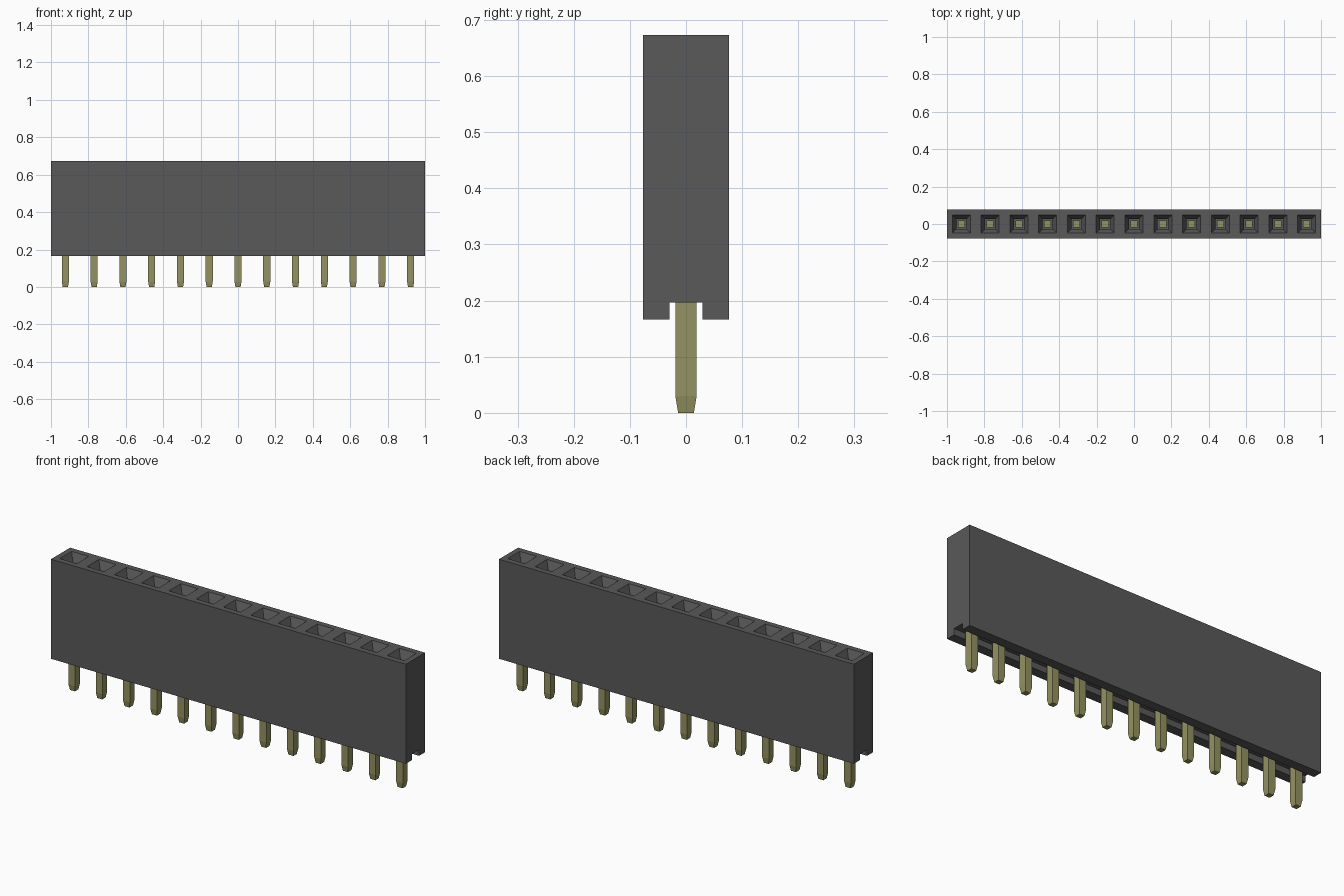
import bpy
import bmesh

cube = bpy.data.objects.get("Cube")
if cube:
    bpy.data.objects.remove(cube, do_unlink=True)

COUNT = 13
PITCH = 2 / COUNT
HALF_Y = 0.077
BASE, CHANNEL_TOP, TOP = 0.166, 0.197, 0.673
CHANNEL = 0.029
SOCKET_FLOOR = 0.3


def material(name, rgb):
    mat = bpy.data.materials.new(name)
    mat.use_nodes = True
    mat.diffuse_color = (*rgb, 1)
    mat.node_tree.nodes["Principled BSDF"].inputs["Base Color"].default_value = (*rgb, 1)
    return mat


def finish(name, bm, mat):
    bmesh.ops.remove_doubles(bm, verts=bm.verts, dist=0.0001)
    bmesh.ops.recalc_face_normals(bm, faces=bm.faces)
    mesh = bpy.data.meshes.new(name)
    bm.to_mesh(mesh)
    bm.free()
    mesh.materials.append(mat)
    obj = bpy.data.objects.new(name, mesh)
    bpy.context.collection.objects.link(obj)
    return obj


def ring(bm, x, hx, hy, z):
    corners = [(-1, -1), (1, -1), (1, 1), (-1, 1)]
    return [bm.verts.new((x + sx * hx, sy * hy, z)) for sx, sy in corners]


def loft(bm, rings):
    for a, b in zip(rings, rings[1:]):
        for i in range(4):
            j = (i + 1) % 4
            bm.faces.new((a[i], a[j], b[j], b[i]))


plastic = material("dark grey plastic", (0.1, 0.1, 0.1))
brass = material("dull brass", (0.30, 0.29, 0.12))
centres = [(i - (COUNT - 1) / 2) * PITCH for i in range(COUNT)]

# Housing: channelled profile swept along x, one tapered socket per cell
profile = [(-HALF_Y, TOP), (-HALF_Y, BASE), (-CHANNEL, BASE), (-CHANNEL, CHANNEL_TOP),
           (CHANNEL, CHANNEL_TOP), (CHANNEL, BASE), (HALF_Y, BASE), (HALF_Y, TOP)]
bm = bmesh.new()
for x in centres:
    left, right = [[bm.verts.new((x + s * PITCH / 2, y, z)) for y, z in profile]
                   for s in (-1, 1)]
    for i in range(len(profile) - 1):
        bm.faces.new((left[i], left[i + 1], right[i + 1], right[i]))
    if x == centres[0]:
        bm.faces.new(left)
    if x == centres[-1]:
        bm.faces.new(right)
    rings = [ring(bm, x, PITCH / 2, HALF_Y, TOP),
             ring(bm, x, 0.048, 0.048, TOP),
             ring(bm, x, 0.027, 0.027, TOP - 0.04),
             ring(bm, x, 0.027, 0.027, SOCKET_FLOOR)]
    loft(bm, rings)
    bm.faces.new(rings[-1])
finish("housing", bm, plastic)

# Pins: square posts with tapered tips, reaching up into the sockets
for n, x in enumerate(centres, 1):
    bm = bmesh.new()
    rings = [ring(bm, x, h, h, z) for h, z in
             ((0.014, 0), (0.019, 0.03), (0.019, SOCKET_FLOOR + 0.02))]
    loft(bm, rings)
    bm.faces.new(rings[0])
    bm.faces.new(rings[-1])
    finish(f"pin_{n:02d}", bm, brass)
